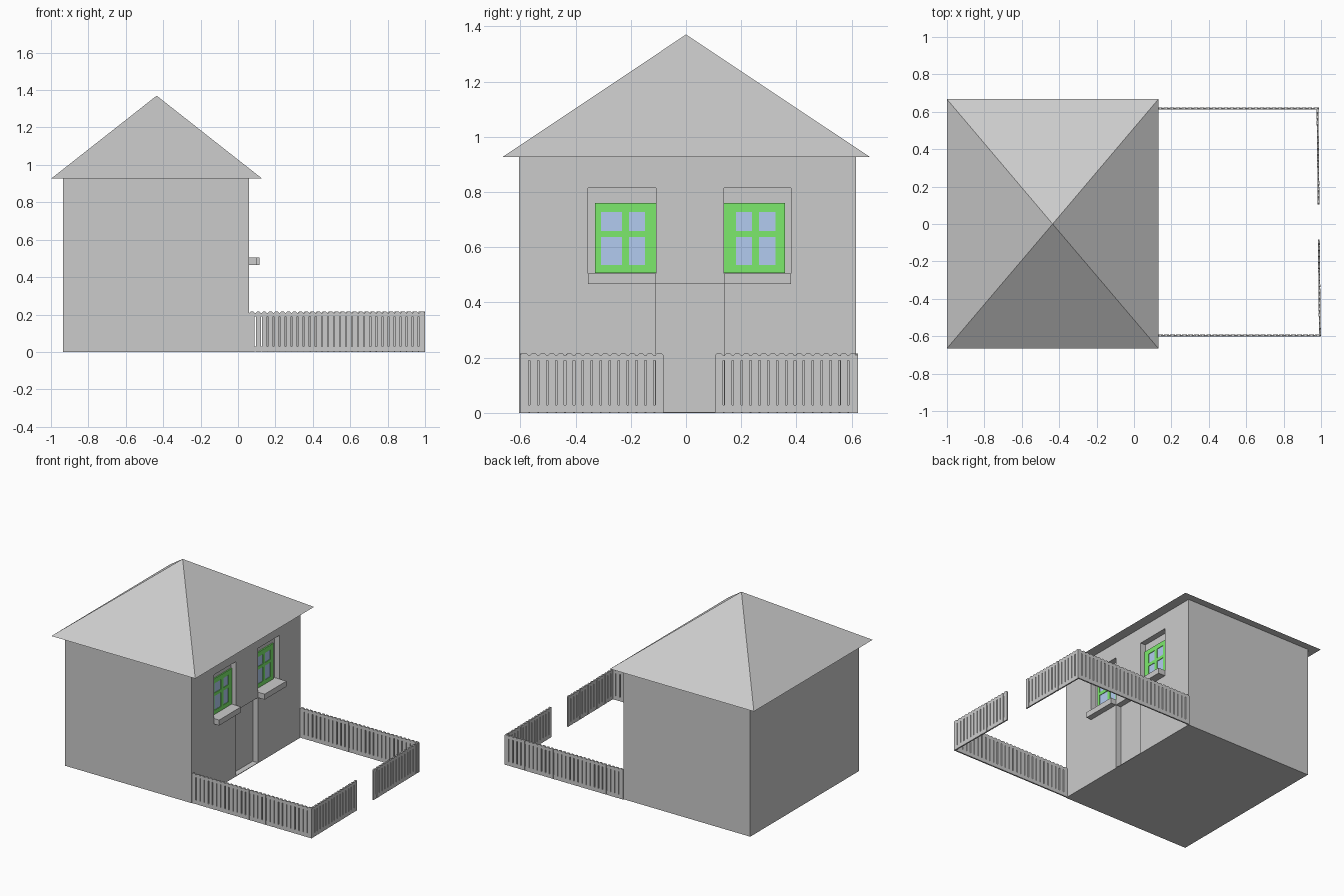
import bpy, bmesh, math
from mathutils import Vector, Matrix

if "Cube" in bpy.data.objects:
    bpy.data.objects.remove(bpy.data.objects["Cube"])


def finish(name, bm, mat=None):
    me = bpy.data.meshes.new(name)
    bmesh.ops.recalc_face_normals(bm, faces=bm.faces)
    bm.to_mesh(me)
    bm.free()
    ob = bpy.data.objects.new(name, me)
    bpy.context.collection.objects.link(ob)
    if mat:
        me.materials.append(mat)
    return ob


def add_box(bm, x, y, z):
    lo, hi = zip(x, y, z)
    size = [b - a for a, b in zip(lo, hi)]
    mid = [(a + b) / 2 for a, b in zip(lo, hi)]
    bmesh.ops.create_cube(bm, size=1, matrix=Matrix.Translation(mid) @ Matrix.Diagonal((*size, 1)))


def box(name, x, y, z, mat=None):
    bm = bmesh.new()
    add_box(bm, x, y, z)
    return finish(name, bm, mat)


def colour(name, rgb):
    m = bpy.data.materials.new(name)
    m.diffuse_color = (*rgb, 1)
    m.use_nodes = True
    m.node_tree.nodes["Principled BSDF"].inputs["Base Color"].default_value = m.diffuse_color
    return m


green = colour("green_paint", (0.2, 0.82, 0.15))
blue = colour("blue_glass", (0.45, 0.6, 0.87))

WALL_X = 0.06      # face of the wall with door and windows
BACK_X = 0.02      # back of the recesses

# House body with door and window recesses
house = box("house_body", (-0.935, WALL_X), (-0.605, 0.615), (0, 0.927))
bm = bmesh.new()
add_box(bm, (BACK_X, 0.2), (-0.108, 0.137), (0.004, 0.466))
add_box(bm, (BACK_X, 0.2), (-0.354, -0.1085), (0.505, 0.815))
add_box(bm, (BACK_X, 0.2), (0.1375, 0.38), (0.505, 0.815))
cutter = finish("recess_cutter", bm)
cutter.hide_render = True
cutter.hide_viewport = True
mod = house.modifiers.new("recesses", 'BOOLEAN')
mod.operation = 'DIFFERENCE'
mod.solver = 'EXACT'
mod.object = cutter

# Pyramid roof with overhanging eaves
bm = bmesh.new()
eaves = [bm.verts.new((x, y, 0.926)) for x, y in
         ((-1, -0.665), (0.13, -0.665), (0.13, 0.667), (-1, 0.667))]
apex = bm.verts.new((-0.435, 0, 1.37))
bm.faces.new(eaves)
for i in range(4):
    bm.faces.new((eaves[i], eaves[(i + 1) % 4], apex))
finish("roof", bm)


# Windows: glass, a green frame with a cross, and a projecting sill
def window(side, panes_y, frame_y, sill_y, sill_x):
    z0, z1 = 0.507, 0.76
    rows = ((0.536, 0.637), (0.659, 0.727))
    (a, b), (c, d) = panes_y
    box(side + "_window_glass", (BACK_X - 0.002, BACK_X + 0.005), (a - 0.01, d + 0.01),
        (0.526, 0.737), blue)
    bm = bmesh.new()
    fx = (BACK_X - 0.002, BACK_X + 0.009)
    for y in ((frame_y[0], a), (b, c), (d, frame_y[1])):      # uprights
        add_box(bm, fx, y, (z0, z1))
    for y in panes_y:                                         # cross bars
        for z in ((z0, rows[0][0]), (rows[0][1], rows[1][0]), (rows[1][1], z1)):
            add_box(bm, fx, y, z)
    finish(side + "_window_frame", bm, green)
    box(side + "_window_sill", (WALL_X - 0.005, sill_x), sill_y, (0.466, 0.505))


window("left", ((-0.307, -0.231), (-0.206, -0.148)), (-0.33, -0.109), (-0.354, -0.108), 0.1)
window("right", ((0.181, 0.239), (0.264, 0.325)), (0.138, 0.358), (0.137, 0.38), 0.114)


# Fence run: round-topped pickets with narrow gaps, joined by two rails
def fence(name, start, end, thick=0.01, gap=0.006):
    start, end = Vector((*start, 0)), Vector((*end, 0))
    length = (end - start).length
    count = round(length / 0.0325)
    step = length / count
    bm = bmesh.new()
    for i in range(count):
        l = i * step + (gap / 2 if i else 0)
        r = (i + 1) * step - (gap / 2 if i < count - 1 else 0)
        profile = [(l, 0), (r, 0), (r, 0.209), (r - 0.006, 0.215), (l + 0.006, 0.215), (l, 0.209)]
        face = bm.faces.new([bm.verts.new((u, -thick / 2, z)) for u, z in profile])
        ext = bmesh.ops.extrude_face_region(bm, geom=[face])
        bmesh.ops.translate(bm, vec=(0, thick, 0),
                            verts=[v for v in ext["geom"] if isinstance(v, bmesh.types.BMVert)])
    for z in ((0.001, 0.028), (0.19, 0.208)):
        add_box(bm, (0.001, length - 0.001), (-thick * 0.45, thick * 0.45), z)
    ob = finish(name, bm)
    d = end - start
    ob.matrix_world = Matrix.Translation(start) @ Matrix.Rotation(math.atan2(d.y, d.x), 4, 'Z')


fence("front_fence", (WALL_X, -0.597), (0.998, -0.597))
fence("back_fence", (WALL_X, 0.617), (0.988, 0.617))
fence("gate_fence_left", (0.994, -0.6), (0.988, -0.082))
fence("gate_fence_right", (0.987, 0.105), (0.981, 0.62))
